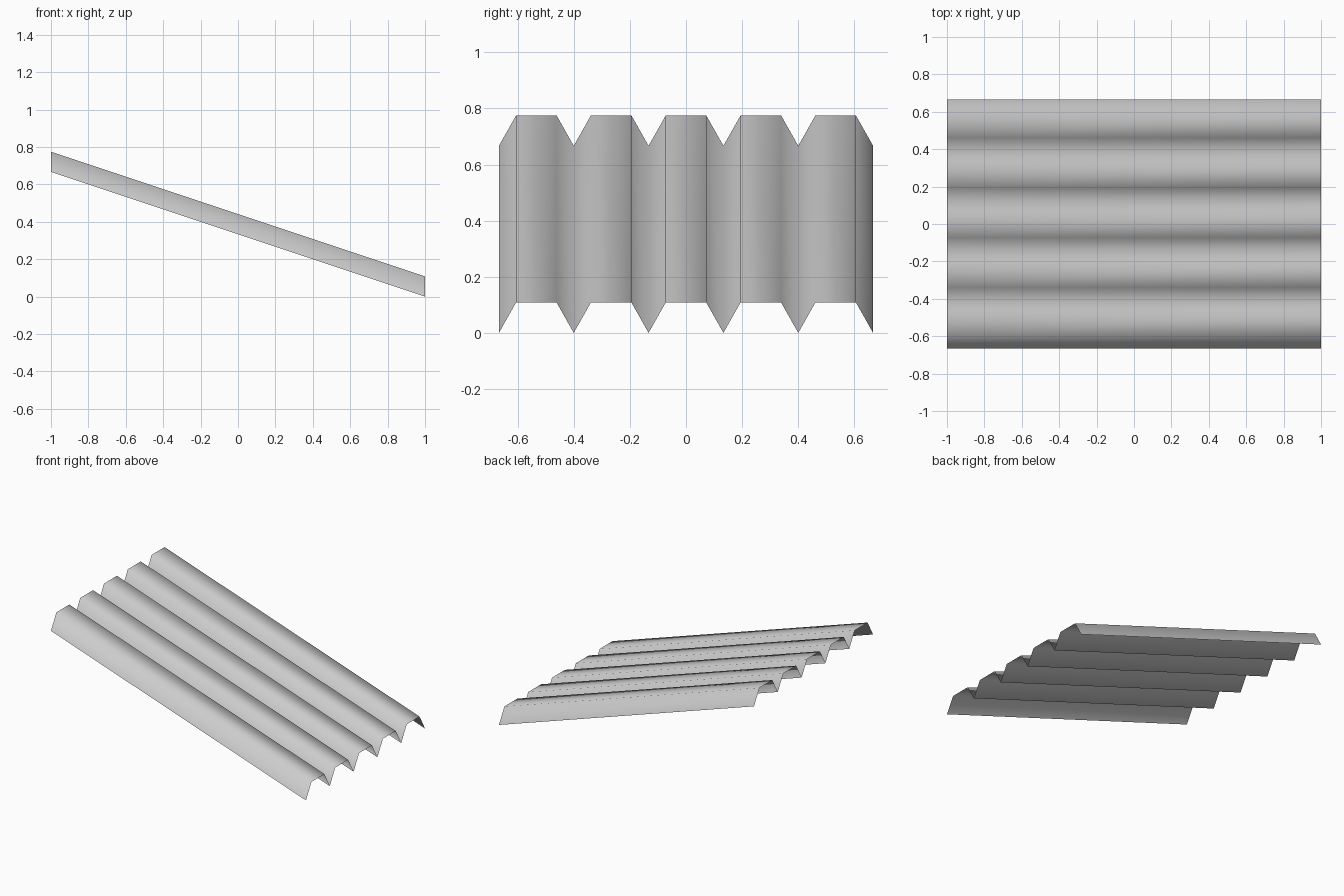
import bpy

cube = bpy.data.objects.get("Cube")
if cube:
    bpy.data.objects.remove(cube, do_unlink=True)

RIDGES = 5
PITCH = 4 / 3 / RIDGES      # width of one corrugation
FLANK = 0.061               # horizontal run of each sloping side
HEIGHT = 0.108              # ridge height
DROP = 2 / 3                # fall of the roof from right to left

# Plain grey metal
metal = bpy.data.materials.new("grey metal")
metal.use_nodes = True
grey = (0.6, 0.6, 0.6, 1)
metal.diffuse_color = grey
metal.node_tree.nodes["Principled BSDF"].inputs["Base Color"].default_value = grey

# Cross-section: valley, flat-topped ridge, valley ...
profile = []
for i in range(RIDGES):
    y = (i - RIDGES / 2) * PITCH
    profile += [(y, 0), (y + FLANK, HEIGHT), (y + PITCH - FLANK, HEIGHT)]
profile.append((RIDGES / 2 * PITCH, 0))

# Sweep the section down the slope as one open sheet
n = len(profile)
verts = [(x, y, z + rise) for x, rise in ((-1, DROP), (1, 0)) for y, z in profile]
faces = [(i, n + i, n + i + 1, i + 1) for i in range(n - 1)]

mesh = bpy.data.meshes.new("corrugated_roof_sheet")
mesh.from_pydata(verts, [], faces)
mesh.materials.append(metal)
mesh.shade_smooth()
sheet = bpy.data.objects.new("corrugated_roof_sheet", mesh)
bpy.context.collection.objects.link(sheet)
